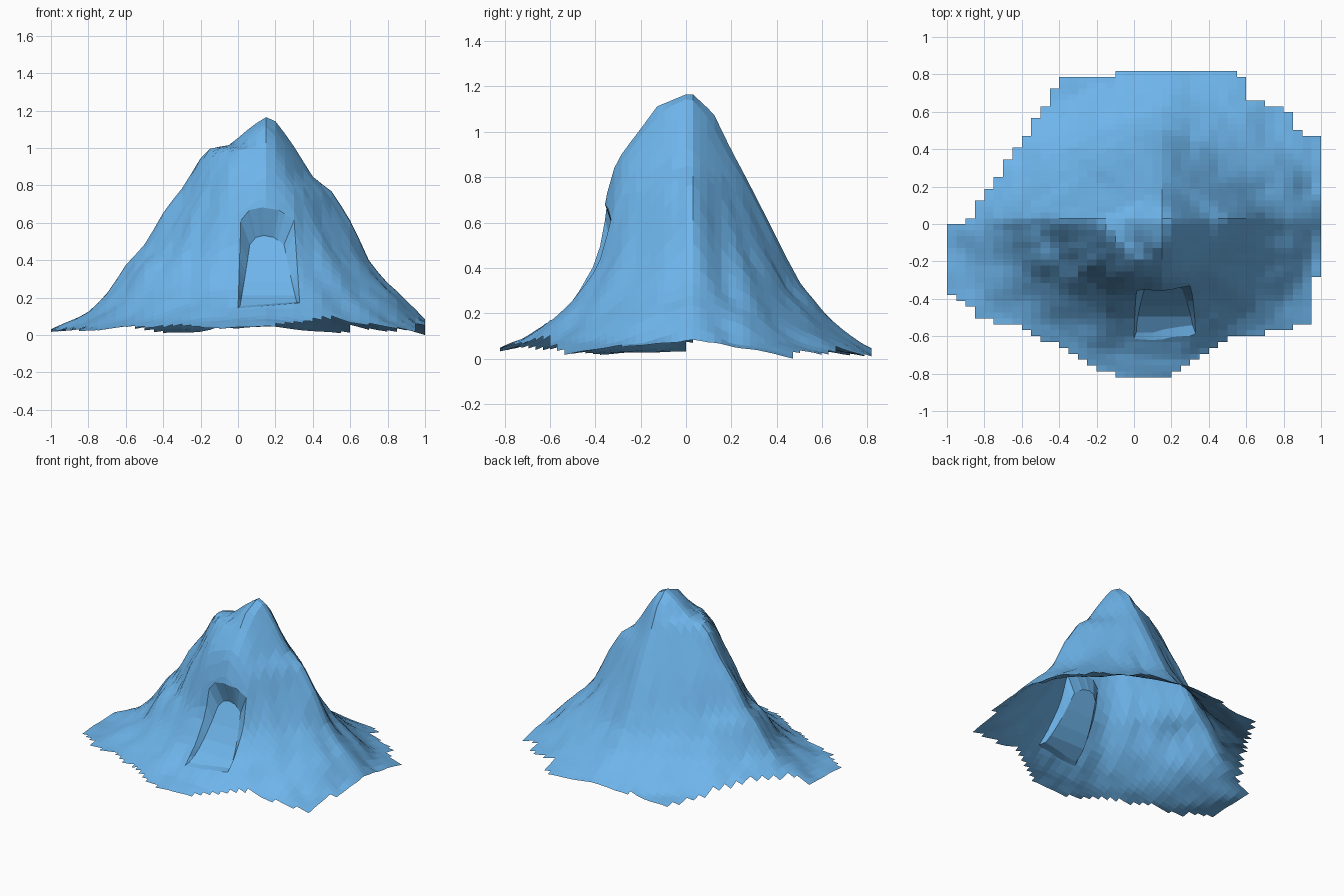
import bpy, bmesh, math
from mathutils import Vector, noise

if "Cube" in bpy.data.objects:
    bpy.data.objects.remove(bpy.data.objects["Cube"])

PX, PY, TOP = 0.15, 0.02, 1.19

# Ridge profiles as (height, distance from summit) for each compass side
EAST = [(0, 1.1), (.09, .85), (.2, .75), (.3, .65), (.42, .55), (.62, .45),
        (.78, .36), (.87, .25), (1.03, .15), (1.17, .05), (TOP, .002)]
WEST = [(0, 1.7), (.05, 1.15), (.09, 1.05), (.14, .95), (.22, .85), (.4, .75), (.48, .65),
        (.66, .55), (.8, .45), (.97, .35), (1.01, .32), (1.03, .2), (1.12, .1), (TOP, .002)]
NORTH = [(0, 1), (.05, .81), (.13, .68), (.22, .58), (.34, .48), (.54, .38),
         (.74, .28), (.93, .18), (1.1, .1), (TOP, .002)]
SOUTH = [(0, 1.2), (.06, .84), (.1, .74), (.17, .65), (.27, .55), (.42, .45), (.5, .42),
         (.72, .38), (.88, .33), (1.02, .23), (1.13, .15), (TOP, .002)]
# Outline of the base in plan
OUTLINE = [(-1.01, 0), (-1.01, -.35), (-.82, -.5), (-.6, -.55), (-.45, -.63), (-.2, -.77),
           (-.05, -.83), (.15, -.83), (.35, -.7), (.5, -.61), (.8, -.57), (.94, -.52),
           (.94, -.3), (1.01, -.28), (1.01, .48), (.86, .49), (.84, .6), (.6, .68),
           (.56, .83), (-.12, .83), (-.12, .79), (-.4, .79), (-.45, .68), (-.6, .44),
           (-.75, .22), (-.9, 0)]


def reach(table, z):
    for (z0, r0), (z1, r1) in zip(table, table[1:]):
        if z <= z1:
            return r0 + (r1 - r0) * (z - z0) / (z1 - z0)
    return table[-1][1]


def height(x, y):
    dx, dy = x - PX, y - PY
    a = math.atan2(dy, dx)
    d = math.hypot(dx, dy)
    # wandering ridges, and gullies running down the slopes
    w = min(1, d * 2.5)
    dx += .03 * w * noise.noise((x * 3, y * 5, 7))
    dy += .02 * w * noise.noise((x * 5, y * 3, 9))
    k = 1 + min(1, d * 3) * (.03 * noise.noise((math.cos(a) * 5, math.sin(a) * 5, d * 2))
                             + .02 * noise.noise((x * 9, y * 9, 4)))
    tx = EAST if dx > 0 else WEST
    ty = NORTH if dy > 0 else SOUTH
    # contour roundness per quadrant: across the n/s ridge, across the e/w ridge, at the base
    if dx > 0:
        px, py, base_p = (1.2, 1.2, 1.8) if dy > 0 else (1.5, 1.25, 1.95)
    else:
        px, py, base_p = (1.25, 1.25, 1.65) if dy > 0 else (2.1, 1.3, 1.75)
    dx, dy = abs(dx) * k, abs(dy) * k
    lo, hi = 0.0, TOP
    for _ in range(24):
        z = (lo + hi) / 2
        f = (1 - z / TOP) ** 3
        if ((dx / reach(tx, z)) ** (px + (base_p - px) * f)
                + (dy / reach(ty, z)) ** (py + (base_p - py) * f)) < 1:
            lo = z
        else:
            hi = z
    rough = .01 * noise.noise((x * 6, y * 6, 1))
    return max(0, lo + rough * min(1, d * 4))


def inside(x, y):
    hit = False
    for (x0, y0), (x1, y1) in zip(OUTLINE, OUTLINE[1:] + OUTLINE[:1]):
        if (y0 > y) != (y1 > y) and x < x0 + (x1 - x0) * (y - y0) / (y1 - y0):
            hit = not hit
    return hit


# Mountain surface: a grid raised to height, trimmed to the stepped outline
bm = bmesh.new()
NX, NY, SX, SY = 40, 52, .05, .0315
grid = [[bm.verts.new((-1 + i * SX, -.82 + j * SY, height(-1 + i * SX, -.82 + j * SY)))
         for i in range(NX + 1)] for j in range(NY + 1)]
for j in range(NY):
    for i in range(NX):
        if inside(-1 + (i + .5) * SX, -.82 + (j + .5) * SY):
            bm.faces.new((grid[j][i], grid[j][i + 1], grid[j + 1][i + 1], grid[j + 1][i]))
bmesh.ops.delete(bm, geom=[v for v in bm.verts if not v.link_faces], context='VERTS')

# Arched opening cut into the front slope (convex outline seen from the front)
ARCH = [(0, .16), (.33, .19), (.3, .63), (.22, .685), (.13, .7), (.06, .685), (.015, .63)]
planes = []
for (x0, z0), (x1, z1) in zip(ARCH, ARCH[1:] + ARCH[:1]):
    planes.append((Vector((x0, 0, z0)), Vector((z1 - z0, 0, x0 - x1)).normalized()))


def near(co):
    return -.06 < co.x < .39 and .08 < co.z < .85 and co.y < -.2


for co, no in planes:
    faces = [f for f in bm.faces if near(f.calc_center_median())]
    geom = set(faces)
    for f in faces:
        geom.update(f.edges)
        geom.update(f.verts)
    bmesh.ops.bisect_plane(bm, geom=list(geom), plane_co=co, plane_no=no, dist=1e-5)
hole = [f for f in bm.faces if near(f.calc_center_median()) and
        all((f.calc_center_median() - co).dot(no) < 0 for co, no in planes)]
bmesh.ops.delete(bm, geom=hole, context='FACES')

# Niche walls: the opening's rim drawn inward to a floor that curves up into a back wall
def niche_y(z):
    t = max(0, (z - .18) / .37)
    return -.58 + .28 * t ** .6


rim = [e for e in bm.edges if e.is_boundary and
       all(near(v.co) and v.co.z > .14 and
           all((v.co - co).dot(no) < .002 for co, no in planes) for v in e.verts)]
ext = bmesh.ops.extrude_edge_only(bm, edges=rim)['geom']
for v in (g for g in ext if isinstance(g, bmesh.types.BMVert)):
    t = (v.co.z - .17) / .53
    z = .18 + .37 * t
    v.co = (.15 + (v.co.x - .15) * (.92 - .32 * t), niche_y(z), z)
back = [g for g in ext if isinstance(g, bmesh.types.BMEdge) and g.is_boundary]
faces = bmesh.ops.edgeloop_fill(bm, edges=back)['faces']
for z in (.23, .3, .4):
    geom = set(faces)
    for f in faces:
        geom.update(f.edges)
        geom.update(f.verts)
    cut = bmesh.ops.bisect_plane(bm, geom=list(geom), plane_co=(0, 0, z), plane_no=(0, 0, 1))
    for v in (g for g in cut['geom_cut'] if isinstance(g, bmesh.types.BMVert)):
        v.co.y = niche_y(z)
    faces = [g for g in cut['geom'] if isinstance(g, bmesh.types.BMFace)]
bmesh.ops.recalc_face_normals(bm, faces=bm.faces)
if sum(f.normal.z * f.calc_area() for f in bm.faces) < 0:
    bmesh.ops.reverse_faces(bm, faces=bm.faces)

# Stand the surface on the ground
low = min(v.co.z for v in bm.verts)
for v in bm.verts:
    v.co.z -= low

mesh = bpy.data.meshes.new("mountain")
bm.to_mesh(mesh)
bm.free()
rock = bpy.data.materials.new("blue_rock")
rock.diffuse_color = (.155, .46, .83, 1)
rock.use_nodes = True
rock.node_tree.nodes["Principled BSDF"].inputs["Base Color"].default_value = rock.diffuse_color
mesh.materials.append(rock)
bpy.context.collection.objects.link(bpy.data.objects.new("mountain", mesh))
